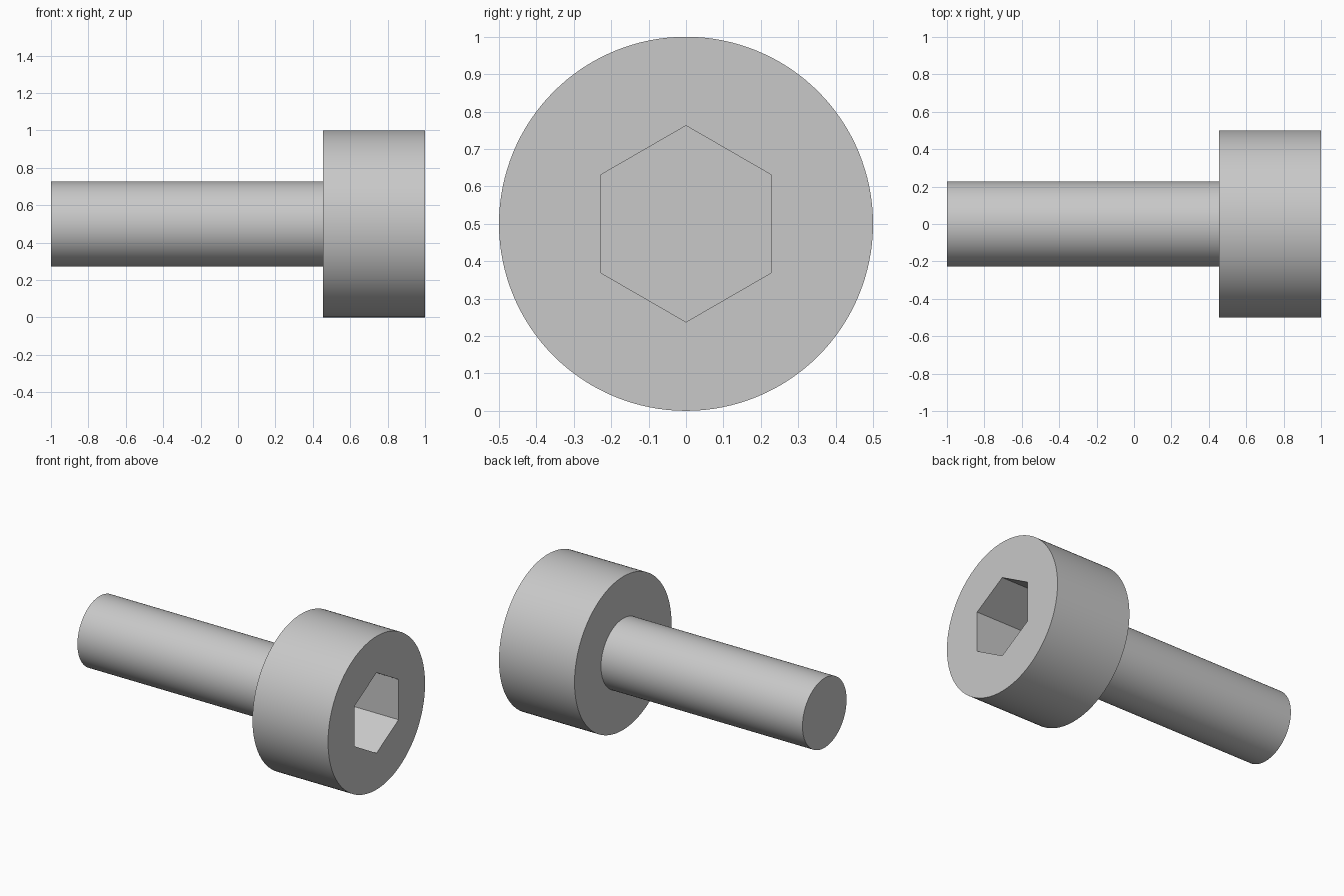
import bpy
import math

cube = bpy.data.objects.get("Cube")
if cube:
    bpy.data.objects.remove(cube, do_unlink=True)

UNIT = 1 / 11          # the head is 11 units across
AXIS_Z = 0.5

# Plain grey metal
steel = bpy.data.materials.new("grey_steel")
steel.use_nodes = True
colour = (0.58, 0.58, 0.58, 1)
steel.diffuse_color = colour
steel.node_tree.nodes["Principled BSDF"].inputs["Base Color"].default_value = colour


def rod(name, sides, radius, x_start, x_end):
    """Cylinder or prism lying along x, with a corner pointing up."""
    bpy.ops.mesh.primitive_cylinder_add(
        vertices=sides, radius=radius, depth=x_end - x_start,
        location=((x_start + x_end) / 2, 0, AXIS_Z))
    obj = bpy.context.object
    obj.name = name
    # Point the prism's first corner at +z and its axis along x
    obj.rotation_euler = (math.radians(90), 0, math.radians(90))
    bpy.ops.object.transform_apply(location=False, rotation=True, scale=False)
    obj.data.materials.append(steel)
    return obj


def smooth(obj):
    bpy.ops.object.select_all(action="DESELECT")
    obj.select_set(True)
    bpy.context.view_layer.objects.active = obj
    bpy.ops.object.shade_smooth_by_angle(angle=math.radians(30))


head_base = 1 - 6 * UNIT

# Shank, let slightly into the head
shank = rod("shank", 96, 2.5 * UNIT, -1, head_base + 0.03)
smooth(shank)

# Cylindrical head
head = rod("head", 128, 5.5 * UNIT, head_base, 1)

# Hexagonal socket cut into the outer face
socket = rod("socket_cutter", 6, 2.5 * UNIT / math.cos(math.pi / 6), 1 - 5 * UNIT, 1.1)
socket.hide_render = True
cut = head.modifiers.new("hex_socket", "BOOLEAN")
cut.operation = "DIFFERENCE"
cut.solver = "EXACT"
cut.object = socket
bpy.context.view_layer.objects.active = head
bpy.ops.object.modifier_apply(modifier=cut.name)
bpy.data.objects.remove(socket, do_unlink=True)
smooth(head)
